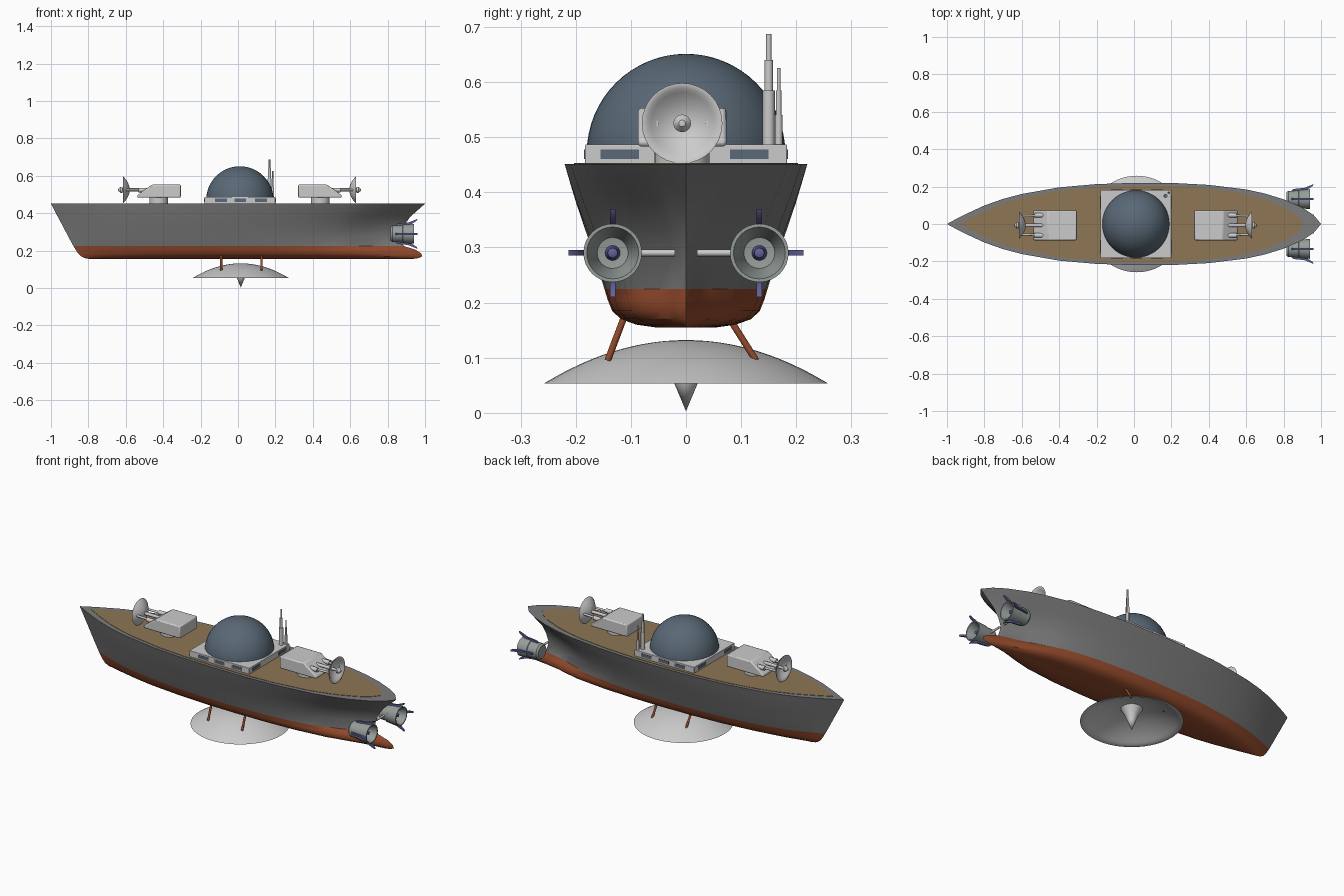
import bpy, bmesh, math
from mathutils import Vector

if "Cube" in bpy.data.objects:
    bpy.data.objects.remove(bpy.data.objects["Cube"])


def material(name, rgb):
    m = bpy.data.materials.new(name)
    m.diffuse_color = (*rgb, 1)
    m.use_nodes = True
    m.node_tree.nodes["Principled BSDF"].inputs["Base Color"].default_value = m.diffuse_color
    return m


RED = material("red_paint", (0.30, 0.07, 0.025))
WOOD = material("deck_wood", (0.27, 0.18, 0.09))
BLUE = material("blue_glass", (0.10, 0.14, 0.18))
FIN = material("fin_blue", (0.12, 0.12, 0.32))
HULL = material("hull_grey", (0.20, 0.20, 0.20))
PALE = material("engine_grey", (0.30, 0.34, 0.32))


def make(name, verts, faces, mats=()):
    me = bpy.data.meshes.new(name)
    bm = bmesh.new()
    vs = [bm.verts.new(v) for v in verts]
    for f in faces:
        bm.faces.new([vs[i] for i in f])
    bmesh.ops.remove_doubles(bm, verts=bm.verts, dist=1e-5)
    bmesh.ops.recalc_face_normals(bm, faces=bm.faces)
    bm.to_mesh(me)
    bm.free()
    for m in mats:
        me.materials.append(m)
    ob = bpy.data.objects.new(name, me)
    bpy.context.collection.objects.link(ob)
    return ob


def lathe(name, prof, loc, axis=(0, 0, 1), segs=32, mats=()):
    """Spin (radius, height) points around an axis."""
    q = Vector((0, 0, 1)).rotation_difference(Vector(axis))
    verts, faces = [], []
    for r, h in prof:
        for k in range(segs):
            a = math.tau * k / segs
            verts.append(Vector(loc) + q @ Vector((r * math.cos(a), r * math.sin(a), h)))
    for i in range(len(prof) - 1):
        for k in range(segs):
            k2 = (k + 1) % segs
            faces.append((i * segs + k, i * segs + k2, (i + 1) * segs + k2, (i + 1) * segs + k))
    return make(name, verts, faces, mats)


def rod(name, p, q, r, mats=(), segs=12):
    d = Vector(q) - Vector(p)
    return lathe(name, [(0, 0), (r, 0), (r, d.length), (0, d.length)], p, d.normalized(), segs, mats)


def prism(name, pts, offset, mats=()):
    """Extrude a flat polygon by an offset vector."""
    n = len(pts)
    verts = [Vector(p) for p in pts] + [Vector(p) + Vector(offset) for p in pts]
    faces = [tuple(range(n)), tuple(range(n, 2 * n))]
    faces += [(i, (i + 1) % n, n + (i + 1) % n, n + i) for i in range(n)]
    return make(name, verts, faces, mats)


def box(name, lo, hi, mats=()):
    (a, b, c), (d, e, f) = lo, hi
    return prism(name, [(a, b, c), (d, b, c), (d, e, c), (a, e, c)], (0, 0, f - c), mats)


def bevel(ob, w):
    m = ob.modifiers.new("bevel", 'BEVEL')
    m.width, m.segments = w, 2


# Hull: plan outline (position, full width, fine-stern width) lofted through levels
PLAN = [(0, 0, 0), (.025, .125, .125), (.05, .24, .24), (.1, .45, .45), (.15, .61, .61), (.2, .73, .73),
        (.3, .89, .89), (.4, .97, .97), (.5, 1, 1), (.6, 1, .98), (.7, .95, .91), (.8, .84, .74),
        (.85, .74, .56), (.9, .6, .34), (.95, .4, .16), (.98, .22, .08), (1, 0, 0)]


def ring(z, x0, x1, w, t):
    side = [(x0 + (x1 - x0) * u, w * (a + (b - a) * t), z) for u, a, b in PLAN]
    return side + [(x, -y, z) for x, y, z in side[-2:0:-1]]


LEVELS = [(.451, -1, 1, .22, 0), (.42, -.984, .965, .211, .15), (.38, -.963, .92, .199, .5),
          (.33, -.936, .885, .182, .9), (.28, -.91, .868, .165, 1), (.225, -.88, .885, .148, 1),
          (.205, -.868, .95, .142, 1), (.185, -.855, .98, .134, 1), (.17, -.84, .985, .118, 1),
          (.16, -.82, .965, .09, 1), (.155, -.79, .93, .055, 1)]
verts, faces = [], []
for lv in LEVELS:
    verts += ring(*lv)
n = len(ring(*LEVELS[0]))
for i in range(len(LEVELS) - 1):
    faces += [(i * n + k, i * n + (k + 1) % n, (i + 1) * n + (k + 1) % n, (i + 1) * n + k) for k in range(n)]
last = (len(LEVELS) - 1) * n
faces += [tuple(range(n)), tuple(range(last, last + n))]
hull = make("hull", verts, faces, (HULL, RED))
for p in hull.data.polygons:
    p.material_index = int(p.center.z < .224)

# Wooden deck inside the grey rim
prism("deck", ring(.449, -.93, .91, .203, 0), (0, 0, .004), (WOOD,))

# Superstructure, windows and dome
bevel(box("deckhouse", (-.18, -.183, .45), (.2, .183, .487)), .002)
for x in (-.09, .012, .122):
    for s in (-1, 1):
        box("side_window", (x - .032, s * .184 - .001, .46), (x + .032, s * .184 + .001, .478), (BLUE,))
for y in (-.12, .115):
    for x in (-.181, .201):
        box("end_window", (x - .001, y - .035, .46), (x + .001, y + .035, .478), (BLUE,))
arc = [math.pi / 2 * i / 16 for i in range(17)]
lathe("dome", [(.18 * math.cos(a), .18 * math.sin(a)) for a in arc], (.01, 0, .471), segs=48, mats=(BLUE,))

# Stepped antennas
for x, y, r, tops in ((.168, .15, .011, (.585, .64, .687)), (.186, .168, .007, (.54, .585, .625))):
    prof = [(r, 0)]
    for i, t in enumerate(tops):
        rr = r * (1 - .28 * i)
        prof += [(rr, prof[-1][1]), (rr, t - .487)]
    lathe("antenna", prof + [(0, prof[-1][1])], (x, y, .487), segs=12)


def dish_profile(R, depth, t, steps=10):
    """Thin bowl, rim at height 0, apex at -depth."""
    outer = [(R * i / steps, -depth * (1 - (i / steps) ** 2)) for i in range(steps + 1)]
    return outer + [(r * .97, h + (t if r < R * .99 else 0)) for r, h in reversed(outer)]


# Dish turrets, mirrored fore and aft
CX, CY = .008, -.007
for s in (-1, 1):
    def X(d):
        return CX + s * d
    lathe("turret_base", [(0, 0), (.05, 0), (.05, .036), (0, .036)], (X(.432), CY, .45))
    house = prism("turret_house", [(X(.314), CY - .08, .483), (X(.546), CY - .08, .483), (X(.546), CY - .08, .497),
                                   (X(.468), CY - .08, .553), (X(.314), CY - .08, .553)], (0, .16, 0))
    bevel(house, .006)
    for y in (-.054, .054):
        rod("turret_barrel", (X(.47), CY + y, .523), (X(.607), CY + y * .9, .525), .006)
        rod("barrel_sleeve", (X(.47), CY + y, .523), (X(.54), CY + y, .524), .012)
    rod("dish_shaft", (X(.47), CY, .525), (X(.59), CY, .525), .009)
    lathe("turret_dish", dish_profile(.073, .036, .004), (X(.623), CY, .525), (s, 0, 0))
    lathe("dish_feed", [(0, -.034), (.008, -.034), (.006, 0), (.016, .003), (.016, .012), (.006, .025), (0, .026)],
          (X(.623), CY, .525), (s, 0, 0), 16)

# Engines with fins and struts
for s in (-1, 1):
    ey, ez = s * .133, .29
    prof = [(0, .815), (.036, .815), (.044, .825), (.046, .88), (.049, .882), (.053, .94), (.047, .94),
            (.034, .90), (.028, .87), (0, .865)]
    lathe("engine", prof, (0, ey, ez), (1, 0, 0), 32, (PALE,))
    lathe("engine_core", [(.014, .865), (.009, .92), (0, .925)], (0, ey, ez), (1, 0, 0), 16, (FIN,))
    rod("engine_strut", (.86, ey, ez), (.86, s * .02, ez), .006)
    for k in range(4):
        a = k * math.pi / 2
        rad = Vector((0, math.cos(a), math.sin(a)))
        tan = Vector((0, -math.sin(a), math.cos(a)))
        if rad.y * s < -.5:
            continue
        base = Vector((0, ey, ez)) - tan * .005
        pts = [base + Vector((x, 0, 0)) + rad * r for x, r in ((.84, .043), (.85, .054), (.91, .06), (.96, .08),
                                                              (.955, .07), (.925, .05))]
        prism("engine_fin", pts, tan * .01, (FIN,))

# Large dish below the keel, with its spike and struts
bowl = dish_profile(.258, .079, -.004, 20)
lathe("keel_dish", [(r, h + (.004 if i > 20 and r < .25 else 0) * 2) for i, (r, h) in enumerate(bowl)],
      (.015, 0, .053), (0, 0, -1), 64)
lathe("keel_spike", [(0, 0), (.021, .05), (.034, .085), (.055, .12)], (.015, 0, .003), segs=24)
for x in (-.09, .125):
    for y0, y1 in ((-.108, -.142), (.07, .127)):
        rod("dish_strut", (x, y0, .185), (x, y1, .095), .006, (RED,))

# Smooth shading with sharp edges kept
bpy.ops.object.select_all(action='DESELECT')
for ob in bpy.context.scene.objects:
    ob.select_set(True)
    bpy.context.view_layer.objects.active = ob
bpy.ops.object.shade_smooth_by_angle(angle=math.radians(35))
